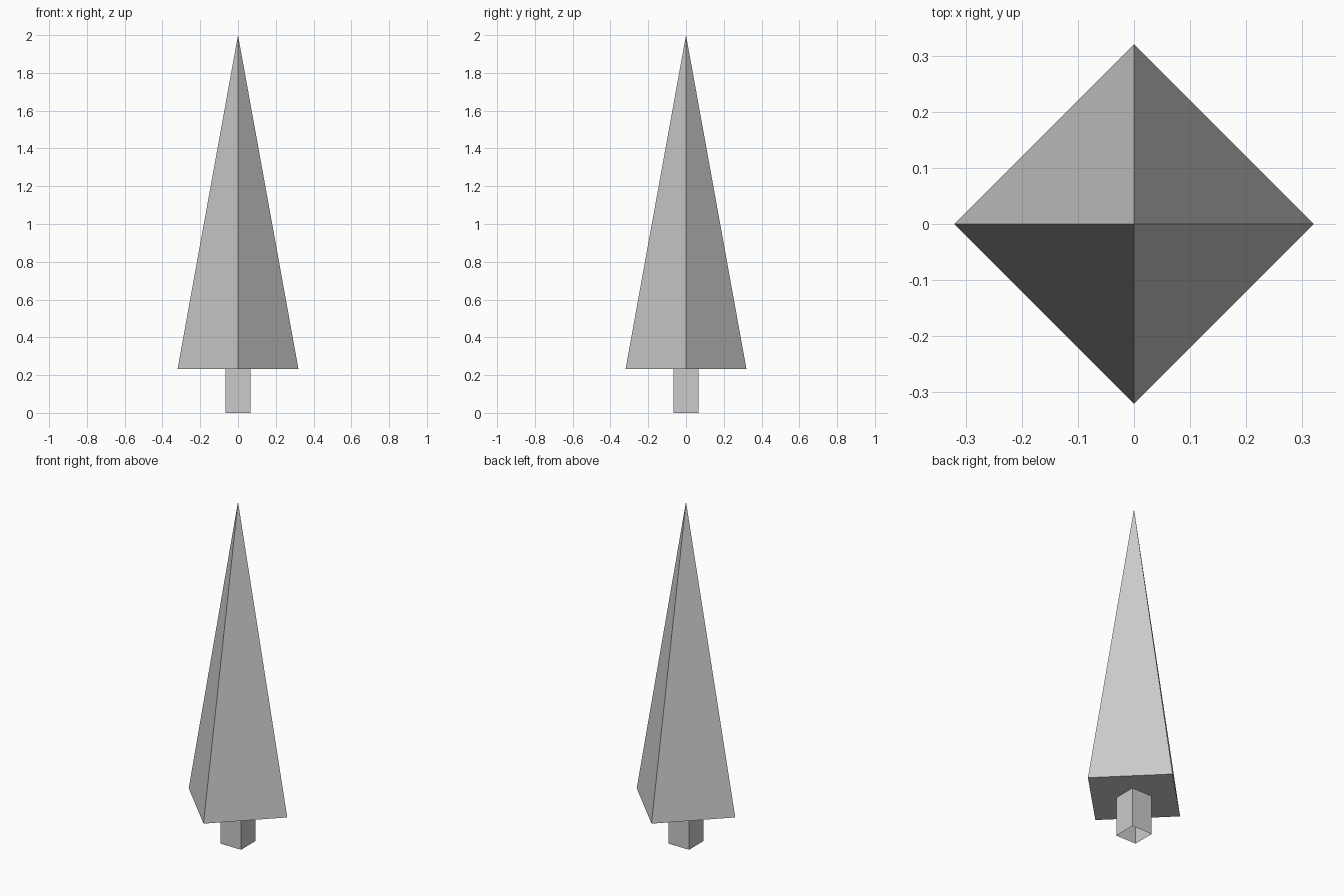
import bpy
from math import pi, sqrt

if "Cube" in bpy.data.objects:
    bpy.data.objects.remove(bpy.data.objects["Cube"])

BASE_Z, TOP_Z = 0.232, 2.0

# Foliage: closed four-sided pyramid with corners on the x and y axes
bpy.ops.mesh.primitive_cone_add(vertices=4, radius1=0.32, radius2=0,
                                depth=TOP_Z - BASE_Z, end_fill_type='NGON',
                                location=(0, 0, (TOP_Z + BASE_Z) / 2))
bpy.context.object.name = "foliage"

# Trunk: square tube, open at the ends, sides facing the axes
bpy.ops.mesh.primitive_cylinder_add(vertices=4, radius=0.067 * sqrt(2),
                                    depth=BASE_Z, end_fill_type='NOTHING',
                                    location=(0, 0, BASE_Z / 2),
                                    rotation=(0, 0, pi / 4))
bpy.context.object.name = "trunk"
